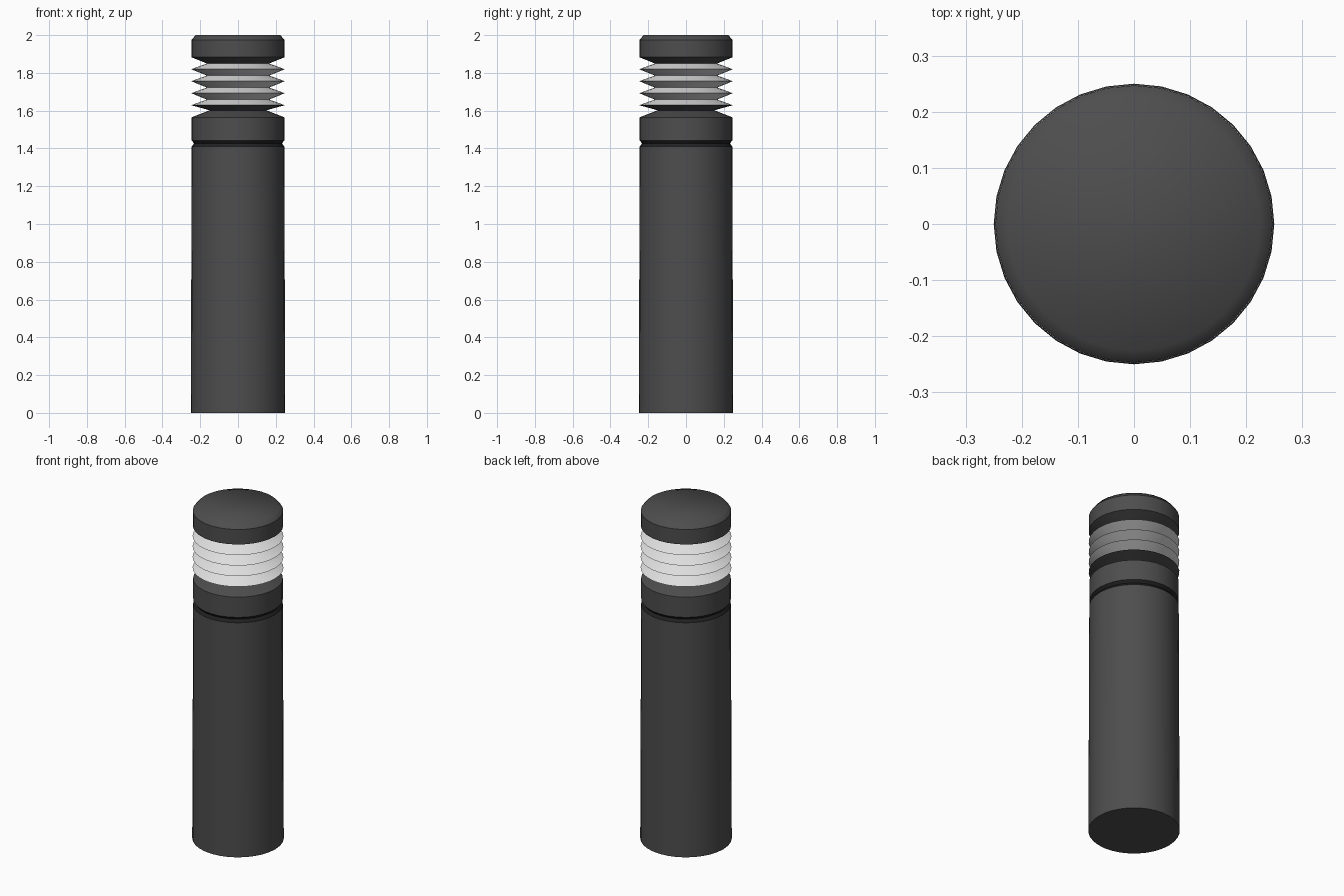
import bpy, bmesh, math

if "Cube" in bpy.data.objects:
    bpy.data.objects.remove(bpy.data.objects["Cube"])

SIDES = 32


def material(name, v):
    m = bpy.data.materials.new(name)
    m.diffuse_color = (v, v, v, 1)
    m.use_nodes = True
    m.node_tree.nodes["Principled BSDF"].inputs["Base Color"].default_value = m.diffuse_color
    return m


DARK = material("dark grey metal", 0.075)
BLACK = material("black groove", 0.015)
WHITE = material("white lamp", 0.78)


def lathe(name, profile, mats, cap_bottom=False, cap_top=False, soft=(), band_mat=None):
    """Revolve (radius, z) points from bottom to top; rings are sharp unless soft."""
    bm = bmesh.new()
    rings = [[bm.verts.new((r * math.cos(2 * math.pi * i / SIDES),
                            r * math.sin(2 * math.pi * i / SIDES), z))
              for i in range(SIDES)] for r, z in profile]
    for k, (a, b) in enumerate(zip(rings, rings[1:])):
        for i in range(SIDES):
            j = (i + 1) % SIDES
            f = bm.faces.new((a[i], a[j], b[j], b[i]))
            f.material_index = band_mat(k) if band_mat else 0
    if cap_bottom:
        bm.faces.new(rings[0][::-1])
    if cap_top:
        bm.faces.new(rings[-1])
    for f in bm.faces:
        f.smooth = True
    for k, ring in enumerate(rings):
        if k not in soft:
            for i in range(SIDES):
                e = bm.edges.get((ring[i], ring[(i + 1) % SIDES]))
                e.smooth = False
    me = bpy.data.meshes.new(name)
    bm.to_mesh(me)
    bm.free()
    for m in mats:
        me.materials.append(m)
    ob = bpy.data.objects.new(name, me)
    bpy.context.collection.objects.link(ob)
    return ob


# Slightly tapered post
lathe("post", [(0.25, 0), (0.245, 1.41)], [DARK], cap_bottom=True)

# Dark groove between post and collar
lathe("groove", [(0.245, 1.41), (0.233, 1.427), (0.245, 1.443)], [BLACK])

# Collar with sloped shoulder
lathe("collar", [(0.245, 1.443), (0.245, 1.565), (0.15, 1.602)], [DARK])

# Lamp louvres: zigzag of four fins, the lowest underside is dark
fins = [(0.15, 1.602)]
for n in range(4):
    z = 1.629 + n * 0.0635
    fins += [(0.248, z), (0.165, z + 0.03)]
lathe("lamp_louvres", fins, [WHITE, DARK], band_mat=lambda k: 1 if k == 0 else 0)

# Cap with sloped underside and softly shaded chamfered top
lathe("cap", [(0.165, 1.85), (0.247, 1.883), (0.247, 1.973), (0.225, 2.0)],
      [DARK], cap_top=True, soft={3})
